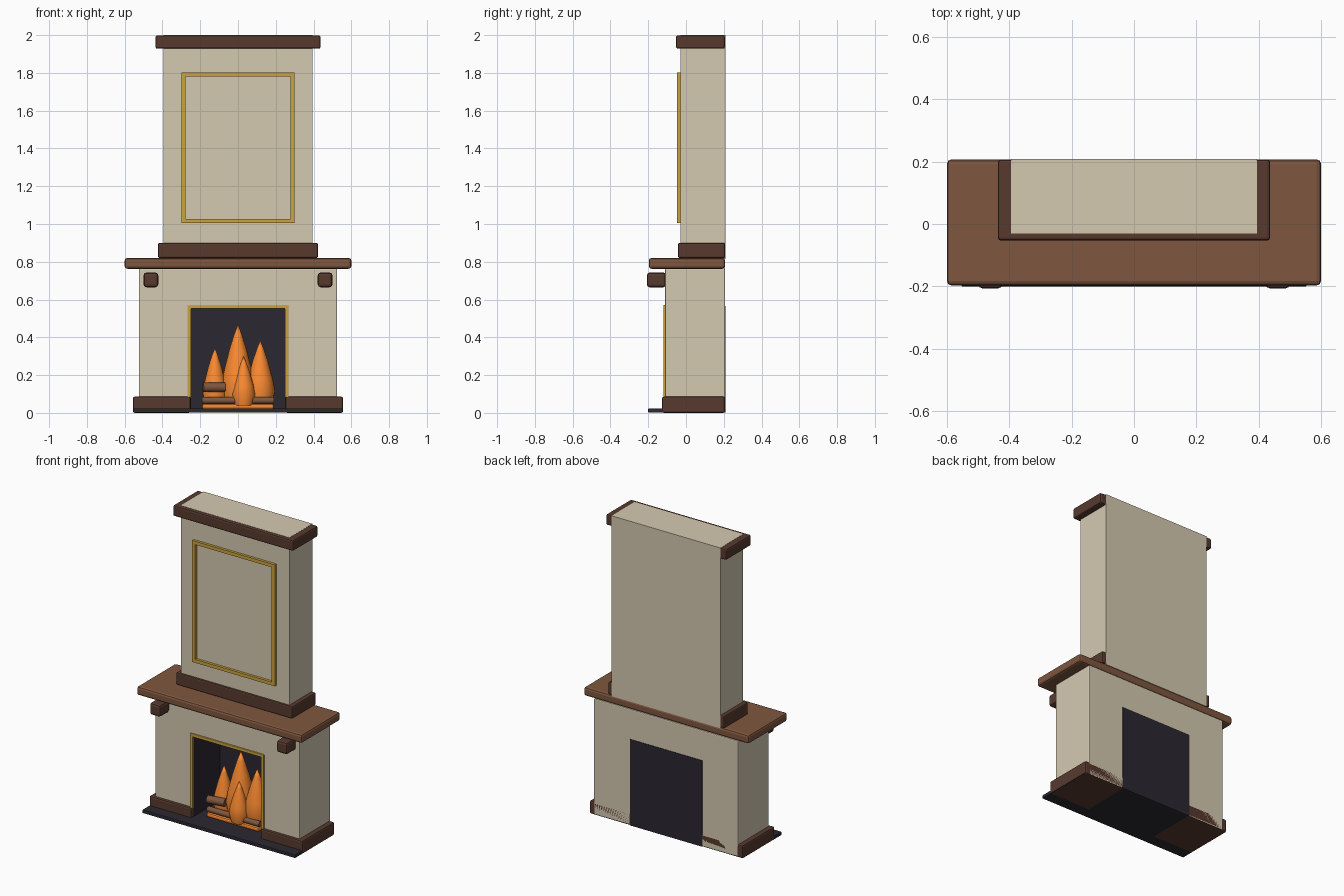
import bpy, bmesh, math
from mathutils import Vector

if "Cube" in bpy.data.objects:
    bpy.data.objects.remove(bpy.data.objects["Cube"])


def material(name, color):
    m = bpy.data.materials.new(name)
    m.diffuse_color = (*color, 1)
    m.use_nodes = True
    m.node_tree.nodes["Principled BSDF"].inputs["Base Color"].default_value = m.diffuse_color
    return m


CREAM = material("plaster", (0.66, 0.59, 0.44))
WALNUT = material("dark_wood", (0.095, 0.042, 0.028))
OAK = material("mantel_wood", (0.21, 0.095, 0.05))
GOLD = material("brass", (0.60, 0.36, 0.05))
SOOT = material("soot", (0.024, 0.021, 0.03))
FLAME = material("flame", (0.95, 0.25, 0.03))
BACK = 0.207


def finish(name, bm, mat, bevel=0, smooth=False):
    bmesh.ops.recalc_face_normals(bm, faces=bm.faces)
    me = bpy.data.meshes.new(name)
    bm.to_mesh(me)
    bm.free()
    ob = bpy.data.objects.new(name, me)
    bpy.context.collection.objects.link(ob)
    me.materials.append(mat)
    if bevel:
        mod = ob.modifiers.new("bevel", "BEVEL")
        mod.width, mod.segments = bevel, 2
    if smooth:
        bpy.ops.object.select_all(action="DESELECT")
        ob.select_set(True)
        bpy.context.view_layer.objects.active = ob
        bpy.ops.object.shade_smooth_by_angle(angle=math.radians(40))
    return ob


def box(name, x, y, z, mat, bevel=0.0):
    bm = bmesh.new()
    bmesh.ops.create_cube(bm, size=1)
    for v in bm.verts:
        for i, (a, b) in enumerate((x, y, z)):
            v.co[i] = a if v.co[i] < 0 else b
    return finish(name, bm, mat, bevel)


def extrude_xz(name, pts, y0, y1, mat, bevel=0.0):
    bm = bmesh.new()
    f = bm.faces.new([bm.verts.new((x, y0, z)) for x, z in pts])
    g = bmesh.ops.extrude_face_region(bm, geom=[f])["geom"]
    bmesh.ops.translate(bm, vec=(0, y1 - y0, 0),
                        verts=[e for e in g if isinstance(e, bmesh.types.BMVert)])
    return finish(name, bm, mat, bevel)


def arch(w, h, iw, ih, z=0.0):
    """Upside-down U outline."""
    return [(-w, z), (-w, h), (w, h), (w, z), (iw, z), (iw, ih), (-iw, ih), (-iw, z)]


def log(name, a, b, r):
    a, b = Vector(a), Vector(b)
    bm = bmesh.new()
    bmesh.ops.create_cone(bm, cap_ends=True, segments=12, radius1=r, radius2=r, depth=(b - a).length)
    ob = finish(name, bm, OAK, smooth=True)
    ob.location = (a + b) / 2
    ob.rotation_euler = (b - a).to_track_quat("Z", "Y").to_euler()


def flame(name, x, y, top, r):
    bm = bmesh.new()
    base = 0.04
    prof = [(0, 0), (0.78, 0), (1, 0.22), (0.86, 0.4), (0.52, 0.68), (0.25, 0.86), (0, 1)]
    vs = [bm.verts.new((x + p * r, y, base + h * (top - base))) for p, h in prof]
    edges = [bm.edges.new(p) for p in zip(vs, vs[1:])]
    bmesh.ops.spin(bm, geom=vs + edges, cent=(x, y, 0), axis=(0, 0, 1),
                   angle=math.tau, steps=20)
    bmesh.ops.remove_doubles(bm, verts=bm.verts, dist=1e-5)
    finish(name, bm, FLAME, smooth=True)


# Lower surround, hearth and firebox lining
extrude_xz("surround", arch(0.525, 0.765, 0.26, 0.565, 0.004), -0.11, BACK, CREAM, 0.006)
box("hearth", (-0.555, 0.555), (-0.2, 0.2), (0.001, 0.024), SOOT, 0.004)
extrude_xz("firebox_lining", arch(0.262, 0.567, 0.249, 0.553, 0.004), -0.105, BACK - 0.002, SOOT)
box("firebox_back", (-0.262, 0.262), (0.17, BACK + 0.001), (0.002, 0.567), SOOT)
extrude_xz("brass_opening_trim", arch(0.268, 0.572, 0.248, 0.552, 0.08), -0.119, -0.105, GOLD, 0.003)

# Mirrored skirting and corbels
for side, s in (("left", -1), ("right", 1)):
    box("skirting_" + side, sorted((s * 0.25, s * 0.557)), (-0.127, BACK), (0, 0.086), WALNUT, 0.01)
    box("corbel_" + side, sorted((s * 0.422, s * 0.5)), (-0.207, -0.105), (0.665, 0.743), WALNUT, 0.015)

# Mantel shelf
box("mantel_shelf", (-0.6, 0.6), (-0.197, BACK), (0.763, 0.82), OAK, 0.014)

# Chimney breast with plinth and cornice
box("chimney_breast", (-0.395, 0.395), (-0.03, BACK + 0.001), (0.815, 2.0), CREAM)
box("chimney_plinth", (-0.423, 0.423), (-0.042, BACK), (0.82, 0.9), WALNUT, 0.008)
box("chimney_cornice", (-0.437, 0.437), (-0.053, BACK), (1.928, 1.999), WALNUT, 0.01)

# Brass panel moulding
for side, s in (("left", -1), ("right", 1)):
    box("panel_frame_" + side, sorted((s * 0.278, s * 0.3)), (-0.047, -0.028), (1.004, 1.802), GOLD)
for side, z in (("bottom", 1.004), ("top", 1.780)):
    box("panel_frame_" + side, (-0.278, 0.278), (-0.047, -0.028), (z, z + 0.022), GOLD)

# Fire: ember bed, logs, flames
box("ember_bed", (-0.19, 0.19), (-0.06, 0.1), (0.02, 0.048), FLAME, 0.01)
log("log_front", (-0.19, -0.04, 0.066), (0.19, -0.04, 0.066), 0.018)
log("log_cross", (0.04, -0.075, 0.066), (0.02, 0.11, 0.066), 0.02)
log("log_upper_left", (-0.185, -0.05, 0.135), (-0.07, -0.03, 0.135), 0.025)
log("log_upper_right", (0.05, 0.04, 0.13), (0.09, -0.02, 0.14), 0.022)
flame("flame_centre", 0, 0.03, 0.47, 0.09)
flame("flame_left", -0.122, 0.03, 0.345, 0.066)
flame("flame_right", 0.118, 0.03, 0.385, 0.078)
flame("flame_front", 0.03, -0.03, 0.3, 0.062)
